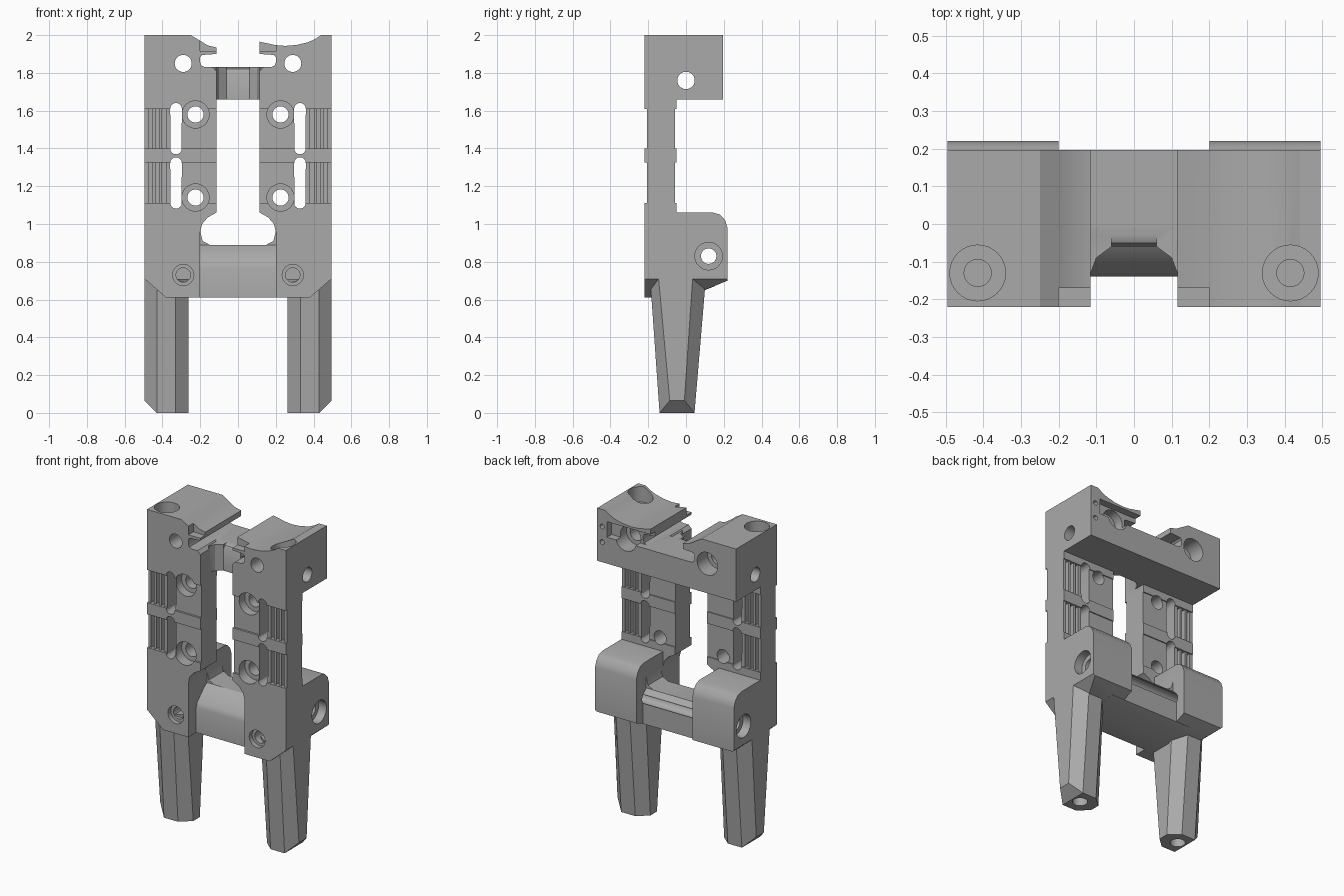
import bpy, bmesh
from math import sin, cos, pi, radians

if "Cube" in bpy.data.objects:
    bpy.data.objects.remove(bpy.data.objects["Cube"], do_unlink=True)

grey = bpy.data.materials.new("plain_grey")
grey.use_nodes = True
grey.diffuse_color = (0.4, 0.4, 0.4, 1)
grey.node_tree.nodes["Principled BSDF"].inputs["Base Color"].default_value = (0.4, 0.4, 0.4, 1)

PLACE = {"x": lambda u, v, w: (w, u, v),
         "y": lambda u, v, w: (u, w, v),
         "z": lambda u, v, w: (u, v, w)}


def loft(name, low, high, side=1):
    """Solid between two rings of points, mirrored in x when side is -1."""
    bm = bmesh.new()
    a, b = ([bm.verts.new((side * x, y, z)) for x, y, z in ring] for ring in (low, high))
    bm.faces.new(a)
    bm.faces.new(b)
    for i in range(len(a)):
        j = (i + 1) % len(a)
        bm.faces.new((a[i], a[j], b[j], b[i]))
    bmesh.ops.recalc_face_normals(bm, faces=bm.faces)
    mesh = bpy.data.meshes.new(name)
    bm.to_mesh(mesh)
    bm.free()
    mesh.materials.append(grey)
    obj = bpy.data.objects.new(name, mesh)
    bpy.context.collection.objects.link(obj)
    return obj


def prism(name, pts, axis, lo, hi, side=1):
    put = PLACE[axis]
    return loft(name, [put(u, v, lo) for u, v in pts], [put(u, v, hi) for u, v in pts], side)


def box(name, x, y, z, side=1):
    return prism(name, [(x[0], y[0]), (x[1], y[0]), (x[1], y[1]), (x[0], y[1])], "z", *z, side)


def rod(name, u, v, r, axis, lo, hi, side=1, n=32):
    pts = [(u + r * cos(2 * pi * i / n), v + r * sin(2 * pi * i / n)) for i in range(n)]
    return prism(name, pts, axis, lo, hi, side)


def apply(target, tool, mode):
    mod = target.modifiers.new(mode, "BOOLEAN")
    mod.operation, mod.solver, mod.object = mode, "EXACT", tool
    bpy.context.view_layer.objects.active = target
    bpy.ops.object.modifier_apply(modifier=mod.name)
    bpy.data.objects.remove(tool, do_unlink=True)


OUT, IN, STEP = 0.495, 0.115, 0.2
FRONT, BACK, COL_BACK = -0.22, 0.197, -0.05

# Bridges joining the two sides
frame = prism("frame", [(-0.06, 1.66), (BACK, 1.66), (BACK, 1.83), (-0.03, 1.83), (-0.05, 1.82), (-0.06, 1.8)],
              "x", -0.2, 0.2)
adds = [prism("lower_bridge", [(-0.14, 0.61), (0, 0.61), (0.15, 0.67), (0.15, 0.86), (0.12, 0.89), (-0.03, 0.89),
                               (-0.06, 0.87), (-0.13, 0.8), (-0.14, 0.77)], "x", -0.3, 0.3)]
cuts = []

slope_cap = [(OUT, 2), (0.25, 2), (0.2, 1.97), (0.16, 1.945), (IN, 1.935)]
dish_cap = [(OUT, 2), (0.44, 2), (0.41, 1.98), (0.37, 1.962), (0.31, 1.948), (0.25, 1.943), (0.2, 1.947), (IN, 1.965)]
notch = [(IN, 1.9), (0.19, 1.895), (STEP, 1.885), (STEP, 1.855), (0.193, 1.838), (0.175, 1.83),
         (0.135, 1.83), (IN, 1.81), (IN, 1.66), (OUT, 1.66)]

for s, cap in ((-1, slope_cap), (1, dish_cap)):
    # Upper block with its overhanging cap, column, lower block
    adds += [
        prism("upper_block", cap + notch, "y", FRONT, BACK, s),
        box("column", (IN, OUT), (FRONT, COL_BACK), (1.06, 1.68), s),
        prism("lower_block", [(FRONT, 0.61), (0, 0.61), (0.22, 0.7), (0.22, 0.98), (0.207, 1.02), (0.18, 1.05),
                              (0.145, 1.06), (FRONT, 1.06)], "x", STEP, OUT, s),
        prism("shoulder", [(IN, 1.1), (IN, 1.06), (0.16, 1.035), (0.19, 1.0), (STEP, 0.96), (0.3, 0.96), (0.3, 1.1)],
              "y", FRONT, COL_BACK, s),
        prism("bridge_fillet", [(0.12, -0.13), (IN, -0.13), (0.1, -0.09), (0.06, -0.06), (0.06, 0), (0.12, 0)],
              "z", 1.66, 1.83, s),
        prism("lower_fillet", [(0.21, 0.96), (STEP, 0.96), (0.187, 0.91), (0.15, 0.89), (0.15, 0.85), (0.21, 0.85)],
              "y", -0.03, 0.12, s),
    ]
    # Sloped outer bottom corner and stepped cap corner
    cuts += [prism("corner", [(0.38, 0.6), (0.38, 0.61), (OUT, 0.71), (0.6, 0.8), (0.6, 0.6)], "y", -0.3, 0.3, s),
             box("cap_step", (0.05, STEP), (-0.3, -0.17), (1.915, 2.1), s)]
    for lo, hi in ((1.11, 1.325), (1.4, 1.61)):
        # Recessed panels leaving a raised band, ribs and a long slot
        cuts += [box("front_panel", (0.1, 0.6), (-0.3, -0.207), (lo, hi), s),
                 box("back_panel", (0.1, 0.6), (-0.057, 0), (lo, hi), s)]
        for x in (0.382, 0.418, 0.454):
            cuts += [box("front_groove", (x, x + 0.02), (-0.3, -0.18), (lo, hi), s),
                     box("back_groove", (x, x + 0.02), (-0.088, 0), (lo, hi), s)]
        mid, half = (lo + hi) / 2, 0.105
        slot = [(0.328 + 0.031 * cos(i * pi / 8), mid + (half if i <= 8 else -half) + 0.031 * sin(i * pi / 8))
                for i in range(17) if i != 16]
        cuts.append(prism("slot", slot, "y", -0.3, 0, s))
    for z in (1.14, 1.58):
        # Column screw holes
        cuts += [rod("counterbore", 0.225, z, 0.072, "y", -0.3, -0.15, s),
                 rod("screw_hole", 0.225, z, 0.043, "y", -0.3, 0, s)]
    cuts += [
        # Front holes, top holes and side counterbores
        rod("upper_hole", 0.29, 1.85, 0.045, "y", -0.3, 0.3, s),
        rod("upper_counterbore", 0.29, 1.85, 0.073, "y", 0.09, 0.3, s),
        rod("lower_recess", 0.29, 0.73, 0.056, "y", -0.3, -0.19, s),
        rod("lower_hole", 0.29, 0.73, 0.038, "y", -0.3, -0.1, s),
        rod("top_recess", 0.415, -0.13, 0.074, "z", 1.9, 2.1, s),
        rod("top_hole", 0.415, -0.13, 0.036, "z", 1.7, 2.1, s),
        rod("side_recess", 0.12, 0.83, 0.073, "x", 0.44, 0.6, s),
    ]

# Cross holes through both sides, and the pocket and pin holes at the back
cuts += [rod("upper_cross_hole", 0, 1.76, 0.046, "x", -0.6, 0.6),
         rod("lower_cross_hole", 0.12, 0.83, 0.041, "x", -0.6, 0.6),
         box("back_pocket", (0.1, 0.425), (0.15, 0.3), (1.83, 1.93))]
cuts += [rod("pin_hole", 0.46, z, 0.015, "y", 0.16, 0.3, n=16) for z in (1.79, 1.89)]

for tool in adds:
    apply(frame, tool, "UNION")
for tool in cuts:
    apply(frame, tool, "DIFFERENCE")


# Tapered eight-sided legs with a drilled, chamfered foot
def leg_ring(z, y0, y1, y2, y3):
    a, b, c, d = 0.263, 0.33, 0.43, OUT
    return [(b, y0, z), (c, y0, z), (d, y1, z), (d, y2, z), (c, y3, z), (b, y3, z), (a, y2, z), (a, y1, z)]


parts = [frame]
for s, name in ((-1, "right_leg"), (1, "left_leg")):
    leg = loft(name, leg_ring(0, -0.14, -0.08, -0.013, 0.045), leg_ring(0.71, -0.19, -0.145, 0.035, 0.105), s)
    apply(leg, prism("foot_chamfer", [(0.42, -0.01), (0.52, 0.09), (0.52, -0.01)], "y", -0.3, 0.3, s), "DIFFERENCE")
    apply(leg, rod("foot_hole", 0.375, -0.047, 0.045, "z", -0.1, 0.25, s), "DIFFERENCE")
    parts.append(leg)

# Smooth round walls, keep hard edges
bpy.ops.object.select_all(action="DESELECT")
for obj in parts:
    obj.select_set(True)
bpy.context.view_layer.objects.active = frame
bpy.ops.object.shade_smooth_by_angle(angle=radians(30))
